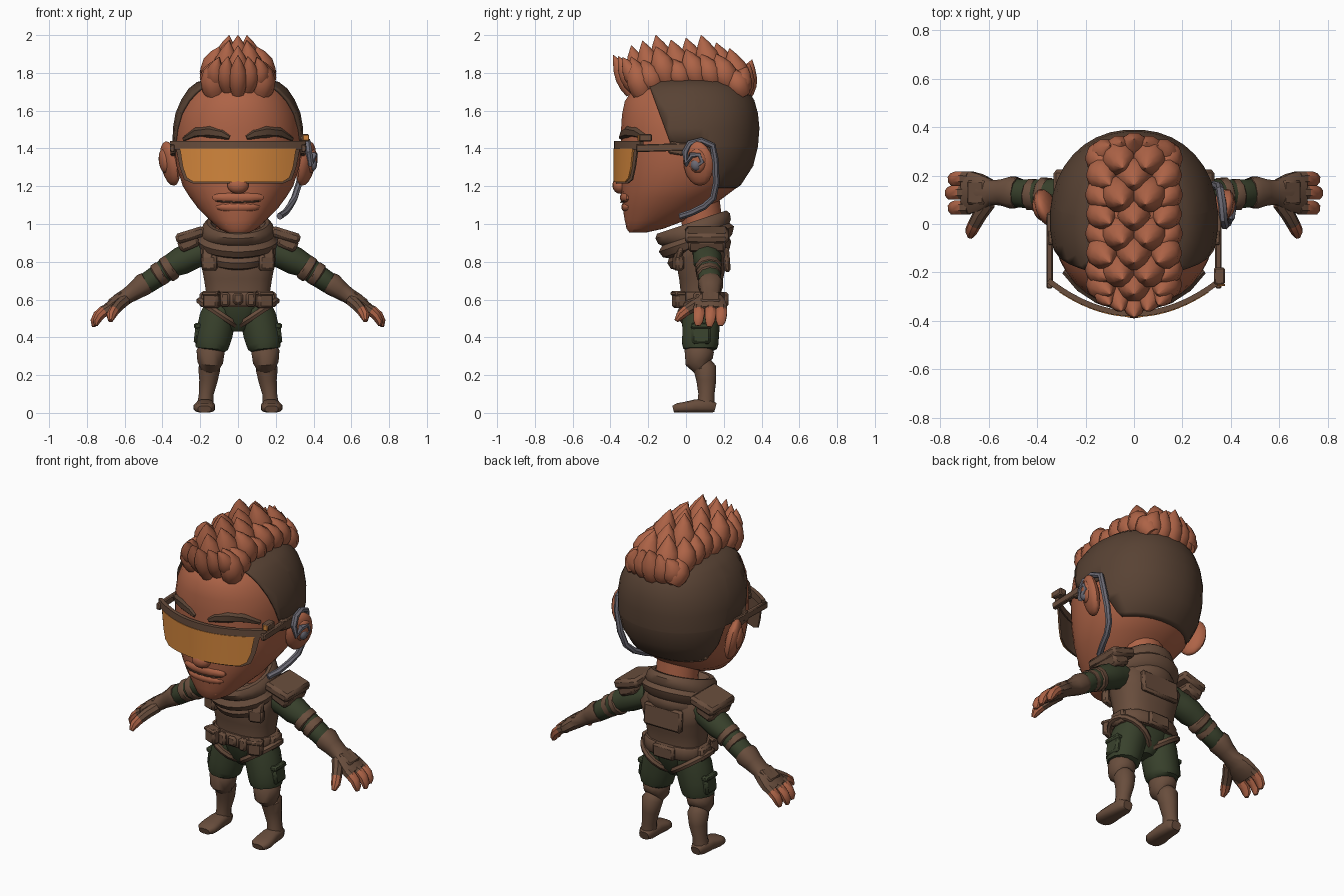
import bpy, bmesh, math
from mathutils import Vector, Matrix, Euler

def material(name, rgb):
    m = bpy.data.materials.new(name)
    m.diffuse_color = (*rgb, 1)
    return m

SKIN = material("skin", (0.42, 0.125, 0.062))
CLOTH = material("brown cloth", (0.14, 0.075, 0.046))
DARK = material("dark brown hair", (0.098, 0.055, 0.034))
GREEN = material("green cloth", (0.04, 0.053, 0.025))
LENS = material("orange lens", (0.64, 0.235, 0.045))
GREY = material("grey metal", (0.15, 0.145, 0.175))

def finish(name, bm, mats, mirror=False):
    bmesh.ops.recalc_face_normals(bm, faces=bm.faces)
    me = bpy.data.meshes.new(name)
    bm.to_mesh(me)
    bm.free()
    ob = bpy.data.objects.new(name, me)
    bpy.context.collection.objects.link(ob)
    for m in mats:
        me.materials.append(m)
    if mirror:
        mod = ob.modifiers.new("mirror", 'MIRROR')
        mod.use_mirror_merge = False
    return ob

def skin_rings(bm, rings, closed=False, idx=None):
    vs = [[bm.verts.new(p) for p in r] for r in rings]
    n = len(vs[0])
    for k in range(len(vs) if closed else len(vs) - 1):
        a, b = vs[k], vs[(k + 1) % len(vs)]
        for i in range(n):
            f = bm.faces.new((a[i], a[(i + 1) % n], b[(i + 1) % n], b[i]))
            f.material_index = idx[k] if idx else 0
    if not closed:
        bm.faces.new(vs[0][::-1]).material_index = idx[0] if idx else 0
        bm.faces.new(vs[-1]).material_index = idx[-1] if idx else 0

def oval(c, u, v, a, b, n, p=2.0):
    out = []
    for i in range(n):
        t = 2 * math.pi * (i + 0.5) / n
        s, k = math.sin(t), math.cos(t)
        out.append(c + u * a * math.copysign(abs(k) ** (2 / p), k) + v * b * math.copysign(abs(s) ** (2 / p), s))
    return out

def add_tube(bm, pts, n=10, ref=(0, 1, 0), axis=None, p=2.0, closed=False, idx=None):
    """pts: (x, y, z, radius along ref, radius across)"""
    cs = [Vector(q[:3]) for q in pts]
    rings = []
    m = len(cs)
    for i, q in enumerate(pts):
        if axis:
            t = Vector(axis)
        elif closed:
            t = cs[(i + 1) % m] - cs[i - 1]
        else:
            t = cs[min(i + 1, m - 1)] - cs[max(i - 1, 0)]
        t = t.normalized()
        u = Vector(ref)
        u = (u - t * u.dot(t)).normalized()
        rings.append(oval(cs[i], u, t.cross(u), q[3], q[4], n, p))
    skin_rings(bm, rings, closed, idx)

def tube(name, pts, mats, mirror=False, **kw):
    bm = bmesh.new()
    add_tube(bm, pts, **kw)
    return finish(name, bm, mats, mirror)

def box(name, loc, size, mat, rot=(0, 0, 0), mirror=False, bevel=0.012):
    bm = bmesh.new()
    bmesh.ops.create_cube(bm, size=1, matrix=Matrix.Diagonal((*size, 1)))
    bmesh.ops.bevel(bm, geom=bm.edges[:], offset=bevel, segments=1, affect='EDGES')
    bmesh.ops.transform(bm, verts=bm.verts, matrix=Matrix.Translation(loc) @ Euler(rot).to_matrix().to_4x4())
    return finish(name, bm, [mat], mirror)

def ball(name, loc, size, mat, rot=(0, 0, 0), mirror=False):
    bm = bmesh.new()
    mx = Matrix.Translation(loc) @ Euler(rot).to_matrix().to_4x4() @ Matrix.Diagonal((*size, 1))
    bmesh.ops.create_uvsphere(bm, u_segments=14, v_segments=9, radius=1, matrix=mx)
    return finish(name, bm, [mat], mirror)

# Head and shaved hair cap: z, half width, front y, back y
HEAD = [(.955, .06, -.30, -.21), (.975, .10, -.315, -.12), (1.02, .15, -.325, 0), (1.08, .21, -.335, .12),
        (1.14, .255, -.34, .2), (1.2, .293, -.343, .28), (1.3, .325, -.345, .345), (1.4, .336, -.345, .37),
        (1.5, .334, -.345, .378), (1.58, .32, -.34, .37), (1.65, .29, -.325, .35), (1.71, .25, -.285, .31),
        (1.745, .205, -.23, .255), (1.765, .12, -.13, .16)]

def head_mesh(grow):
    bm = bmesh.new()
    skin_rings(bm, [oval(Vector((0, (f + b) / 2, z + grow * .6)), Vector((1, 0, 0)), Vector((0, 1, 0)),
                         w + grow, (b - f) / 2 + grow, 36, 2.15) for z, w, f, b in HEAD])
    return bm

finish("head", head_mesh(0), [SKIN])
bm = head_mesh(.012)
for co, no, clear in (((0, -.08, 1.42), (0, .3, .11), True), ((0, 0, 1.19), (0, 0, 1), True),
                      ((0, 0, 1.41), (0, 0, 1), False), ((0, .14, 1.3), (0, 1, .25), False)):
    bmesh.ops.bisect_plane(bm, geom=bm.verts[:] + bm.edges[:] + bm.faces[:], plane_co=co, plane_no=no, clear_inner=clear)
low = []
for f in bm.faces:
    c = f.calc_center_median()
    if c.z < 1.41 and c.y - .14 + .25 * (c.z - 1.3) < 0:
        low.append(f)
bmesh.ops.delete(bm, geom=low, context='FACES')
cap = finish("shaved_hair", bm, [DARK])
cap.modifiers.new("thickness", 'SOLIDIFY').thickness = .014

# Spiky crest made of overlapping pointed clumps
bm = bmesh.new()
def spike(base, tip, r):
    b, t = Vector(base), Vector(tip)
    bow = Vector((b.x * .2, 0, 0))
    add_tube(bm, [(*(b.lerp(t, k) + bow * math.sin(math.pi * k)), r * s, r * s)
                  for k, s in ((0, .7), (.2, .95), (.42, 1), (.62, .82), (.82, .45), (1, .02))], n=10)
CREST = [(-.25, 1.945), (-.19, 1.97), (-.12, 2.0), (-.04, 1.975), (.04, 1.985), (.12, 2.0), (.20, 1.96), (.27, 1.93)]
for i, (y, top) in enumerate(CREST):
    base_z = 1.74 - 1.2 * max(0, abs(y - .02) - .14) ** 1.4
    for x, drop in (((0, 0), (.115, .06), (-.115, .06)) if i % 2 == 0 else
                    ((.055, 0), (-.055, 0), (.122, .1), (-.122, .1))):
        spike((x, y + .03, base_z), (x * .85, y - .04, top - drop), .075 - .1 * drop)
for x in (-.125, -.065, 0, .065, .125):
    a = abs(x)
    spike((x * .8, -.285 + a * .3, 1.69 + a * .3), (x * .8, -.385 + a * .4, 1.895 - a * .1), .05)
    spike((x * .8, .285 - a * .2, 1.66 + a * .2), (x * .8, .35 - a * .2, 1.87 - a * .3), .068)
finish("hair_crest", bm, [SKIN])
ball("crest_base", (0, .01, 1.75), (.175, .31, .13), SKIN)

# Face
ball("nose", (0, -.348, 1.205), (.058, .042, .045), SKIN)
tube("nose_bridge", [(0, -.36, 1.21, .025, .026), (0, -.345, 1.38, .02, .025)], [SKIN])
ball("upper_lip", (0, -.305, 1.14), (.14, .045, .04), SKIN)
ball("lower_lip", (0, -.298, 1.09), (.12, .045, .035), SKIN)
ball("chin", (0, -.28, 1.005), (.085, .04, .045), SKIN)
tube("mouth_line", [(x, -.345 + 1.5 * x * x, 1.115 + .05 * abs(x), .004, .004) for x in (-.11, -.055, 0, .055, .11)],
     [DARK], n=6)
tube("eyebrow", [(.045, -.342, 1.457, .014, .012), (.085, -.332, 1.475, .018, .026), (.15, -.31, 1.487, .02, .033),
                 (.22, -.262, 1.483, .02, .028), (.285, -.195, 1.45, .014, .012)], [DARK], True, n=6)
ball("ear", (.36, .065, 1.32), (.04, .085, .12), SKIN, (0, .2, -.4), True)
ball("ear_rim", (.39, .06, 1.335), (.026, .05, .065), SKIN, (0, .1, -.35), True)

# Wraparound glasses
def band(name, rows, mat, push, thick):
    bm = bmesh.new()
    xs = [k / 8 for k in range(-8, 9)]
    g = [[bm.verts.new((w * x, -.385 + push + 1.07 * (w * x) ** 2, z)) for x in xs] for z, w in rows]
    for a, b in zip(g, g[1:]):
        for i in range(16):
            bm.faces.new((a[i], a[i + 1], b[i + 1], b[i]))
    bmesh.ops.recalc_face_normals(bm, faces=bm.faces)
    bmesh.ops.solidify(bm, geom=bm.faces[:], thickness=thick)
    finish(name, bm, [mat])
band("glasses_top_bar", [(1.44, .36), (1.395, .355)], CLOTH, .004, .022)
band("glasses_frame", [(1.41, .33), (1.3, .308), (1.235, .285), (1.215, .24)], CLOTH, .012, .008)
band("glasses_lens", [(1.40, .308), (1.3, .292), (1.245, .272), (1.222, .235)], LENS, .001, .009)
box("glasses_temple", (.348, -.11, 1.405), (.026, .31, .04), CLOTH, (.03, 0, 0), True, .005)
box("temple_tip", (.343, -.02, 1.395), (.03, .14, .065), CLOTH, (-.15, 0, 0), True, .008)
box("glasses_sensor", (.352, -.215, 1.457), (.045, .07, .04), CLOTH, bevel=.006)
box("sensor_light", (.36, -.252, 1.457), (.032, .009, .03), LENS, bevel=.002)

# Earpiece, one side only
EARPIECE = [(.40, .06, 1.31), (.405, .085, 1.33), (.405, .07, 1.365), (.40, .03, 1.365), (.385, .005, 1.32),
            (.375, -.005, 1.38), (.37, .02, 1.425), (.365, .08, 1.44), (.355, .14, 1.415), (.35, .155, 1.34),
            (.325, .16, 1.22), (.3, .145, 1.14), (.275, .1, 1.095), (.25, .03, 1.06), (.22, -.03, 1.04)]
tube("earpiece", [(*p, .018, .018) for p in EARPIECE], [GREY], n=7, ref=(1, .1, .1))
ball("earpiece_bud", (.395, .055, 1.315), (.024, .03, .034), GREY)

# Neck, scarf and torso
tube("neck", [(0, .1, .9, .11, .12), (0, .07, 1.12, .11, .12)], [SKIN], n=16)
tube("scarf", [(0, .085, .79, .12, .13), (0, .075, .815, .165, .17), (0, .07, .85, .18, .18), (0, .07, .872, .17, .175),
               (0, .062, .885, .195, .205), (0, .055, .92, .212, .215), (0, .052, .945, .19, .195),
               (0, .045, .96, .205, .195), (0, .035, .99, .21, .185), (0, .03, 1.01, .195, .165),
               (0, .035, 1.01, .165, .145), (0, .04, .96, .12, .12)], [CLOTH], n=24, axis=(0, -.32, .95))
tube("vest", [(0, .08, .56, .115, .175), (0, .08, .64, .11, .172), (0, .08, .71, .118, .183), (0, .08, .79, .135, .198),
              (0, .09, .86, .13, .213), (0, .1, .92, .1, .17)], [CLOTH], n=16, p=2.6)
tube("pelvis", [(0, .08, .43, .05, .04), (0, .08, .48, .095, .1), (0, .08, .58, .11, .175)], [GREEN], n=14, p=2.4)
tube("belt", [(0, .08, .565, .122, .183), (0, .08, .575, .13, .19), (0, .08, .63, .13, .19), (0, .08, .64, .122, .183)],
     [CLOTH], n=16, p=2.6)
box("buckle", (0, -.055, .605), (.055, .025, .06), CLOTH)
box("front_pouch", (.14, -.035, .6), (.085, .06, .09), CLOTH, (0, 0, .35), True)
box("pouch_flap", (.142, -.04, .632), (.09, .06, .025), CLOTH, (0, 0, .35), True, .008)
box("small_pouch", (.068, -.048, .6), (.05, .035, .075), CLOTH, (0, 0, .1), True)
box("hip_pouch", (.185, .09, .6), (.04, .1, .08), CLOTH, (0, 0, 0), True)
box("chest_pouch", (.15, -.04, .795), (.085, .045, .08), CLOTH, (0, 0, .3), True)
box("vest_strap", (.155, -.03, .87), (.07, .03, .13), CLOTH, (-.3, 0, .3), True)
box("back_plate", (0, .215, .81), (.25, .035, .13), CLOTH, (.08, 0, 0))
box("back_pouch", (0, .205, .6), (.14, .04, .08), CLOTH)
box("shoulder_pad", (.252, .11, .942), (.16, .23, .055), CLOTH, (0, .3, 0), True, .015)
box("shoulder_underpad", (.262, .11, .9), (.11, .2, .07), CLOTH, (0, .4, 0), True, .015)

# Arms with sleeves, elbow bands and gloves
tube("arm", [(.17, .1, .86, .07, .07), (.24, .11, .835, .075, .075), (.30, .115, .805, .078, .075), (.35, .12, .78, .066, .064),
             (.44, .125, .715, .062, .058), (.485, .128, .685, .06, .056), (.505, .13, .675, .05, .044)], [GREEN], True, n=10)
for x, z, r in ((.365, .765, .073), (.415, .735, .067)):
    tube("elbow_band", [(x - .022, .12, z + .014, r - .012, r - .012), (x - .012, .12, z + .008, r, r - .003),
                        (x + .014, .122, z - .009, r, r - .004), (x + .022, .123, z - .014, r - .012, r - .014)], [CLOTH], True)
tube("glove", [(.48, .128, .692, .062, .056), (.50, .13, .68, .068, .06), (.54, .13, .65, .056, .05), (.585, .13, .62, .052, .042),
               (.63, .13, .59, .078, .042), (.67, .13, .56, .09, .036), (.70, .13, .54, .085, .03)], [CLOTH], True, p=2.4)
box("glove_pad", (.648, .13, .608), (.085, .1, .03), CLOTH, (0, .6, 0), True, .008)
for y, d in ((.068, -.008), (.13, .004), (.187, -.008)):
    tube("finger", [(.68, y, .555, .031, .028), (.712 + d, y, .54, .032, .029), (.74 + d, y, .515, .031, .027),
                    (.757 + d, y - .003, .485, .027, .022), (.76 + d, y - .006, .458 - d * .5, .014, .01)],
         [CLOTH, SKIN], True, n=8, idx=[0, 1, 1, 1])
tube("thumb", [(.60, .09, .595, .032, .032), (.635, .04, .565, .03, .032), (.657, 0, .54, .028, .029),
               (.672, -.03, .515, .026, .026), (.675, -.052, .487, .012, .012)],
     [CLOTH, SKIN], True, n=8, ref=(1, 0, 0), idx=[0, 0, 1, 1])

# Legs: trousers, straps, knee pads and boots
tube("trouser_leg", [(.09, .085, .57, .1, .085), (.108, .08, .5, .105, .1), (.125, .078, .42, .1, .1),
                     (.137, .075, .37, .1, .096), (.138, .075, .34, .092, .088), (.14, .075, .33, .07, .065)], [GREEN], True, n=12)
box("trouser_pocket", (.212, .08, .42), (.035, .1, .11), GREEN, (0, -.12, 0), True)
box("pocket_flap", (.212, .08, .46), (.042, .108, .03), GREEN, (0, -.12, 0), True, .008)
tube("thigh_strap", [(.1 + .105 * math.cos(t), .08 + .112 * math.sin(t), .525 + .07 * math.cos(t), .019, .016)
                     for t in [k * math.pi / 9 for k in range(18)]], [CLOTH], True, n=6, ref=(-.5, 0, .85), closed=True)
tube("boot_leg", [(.14, .075, .36, .06, .06), (.145, .07, .325, .08, .077), (.147, .07, .27, .076, .07),
                  (.15, .09, .245, .056, .053), (.152, .1, .235, .062, .06), (.157, .108, .17, .054, .05),
                  (.168, .108, .1, .044, .04), (.174, .105, .04, .048, .044)], [CLOTH], True, n=12)
tube("boot_foot", [(.172, .155, .028, .03, .025), (.173, .125, .036, .046, .036), (.175, .05, .036, .05, .036),
                   (.178, -.01, .029, .058, .029), (.178, -.045, .026, .054, .026), (.178, -.068, .02, .035, .018)],
     [CLOTH], True, n=12, ref=(1, 0, 0), p=2.8)

bpy.ops.object.select_all(action='SELECT')
bpy.context.view_layer.objects.active = bpy.data.objects["head"]
bpy.ops.object.shade_smooth_by_angle(angle=math.radians(40))
